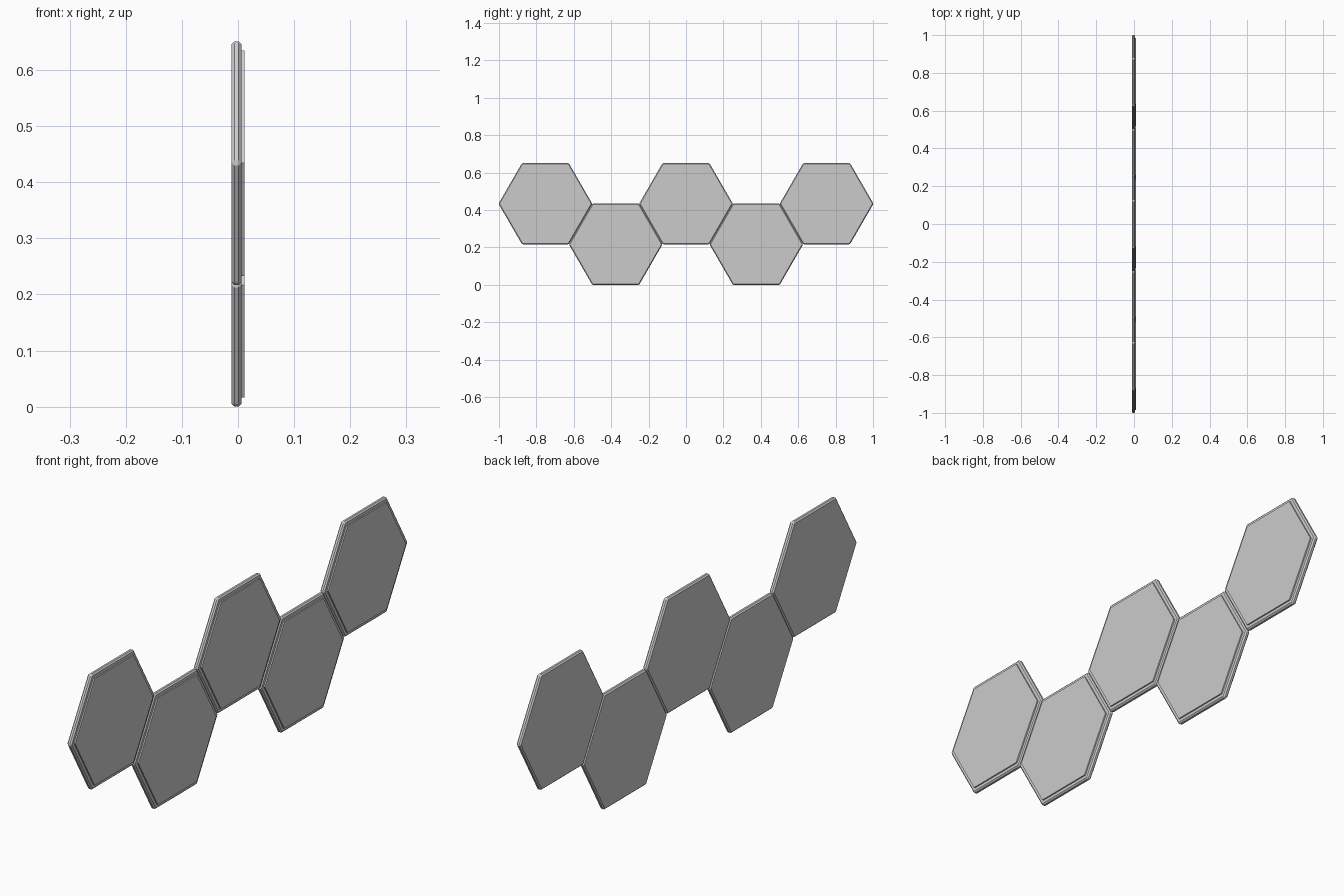
import bpy, bmesh
from math import cos, sin, pi

if "Cube" in bpy.data.objects:
    bpy.data.objects.remove(bpy.data.objects["Cube"])

R = 0.2506                 # tile circumradius
A = R * cos(pi / 6)        # tile inradius
BACK, FACE, FRONT = -0.0116, 0.0062, 0.0112


def hex_prism(name, radius, x0, x1, y, z, bevel=0.0):
    """Hexagonal slab in the YZ plane, points toward +y and -y."""
    bm = bmesh.new()
    ring = [bm.verts.new((x0, radius * cos(i * pi / 3), radius * sin(i * pi / 3)))
            for i in range(6)]
    base = bm.faces.new(ring)
    ext = bmesh.ops.extrude_face_region(bm, geom=[base], use_keep_orig=True)
    for v in ext["geom"]:
        if isinstance(v, bmesh.types.BMVert):
            v.co.x = x1
    bmesh.ops.recalc_face_normals(bm, faces=bm.faces[:])
    if bevel:
        bmesh.ops.bevel(bm, geom=bm.edges[:], offset=bevel, segments=1,
                        profile=0.5, affect='EDGES')
    mesh = bpy.data.meshes.new(name)
    bm.to_mesh(mesh)
    bm.free()
    obj = bpy.data.objects.new(name, mesh)
    obj.location = (0, y, z)
    bpy.context.collection.objects.link(obj)
    return obj


# Five tiles zigzagging along y, each a chamfered body with a raised front panel
for i in range(5):
    y = (i - 2) * 1.5 * R
    z = 2 * A if i % 2 == 0 else A
    hex_prism(f"tile_body_{i + 1}", R, BACK, FACE, y, z, bevel=0.005)
    hex_prism(f"front_panel_{i + 1}", R * 0.926, FACE - 0.001, FRONT, y, z)
